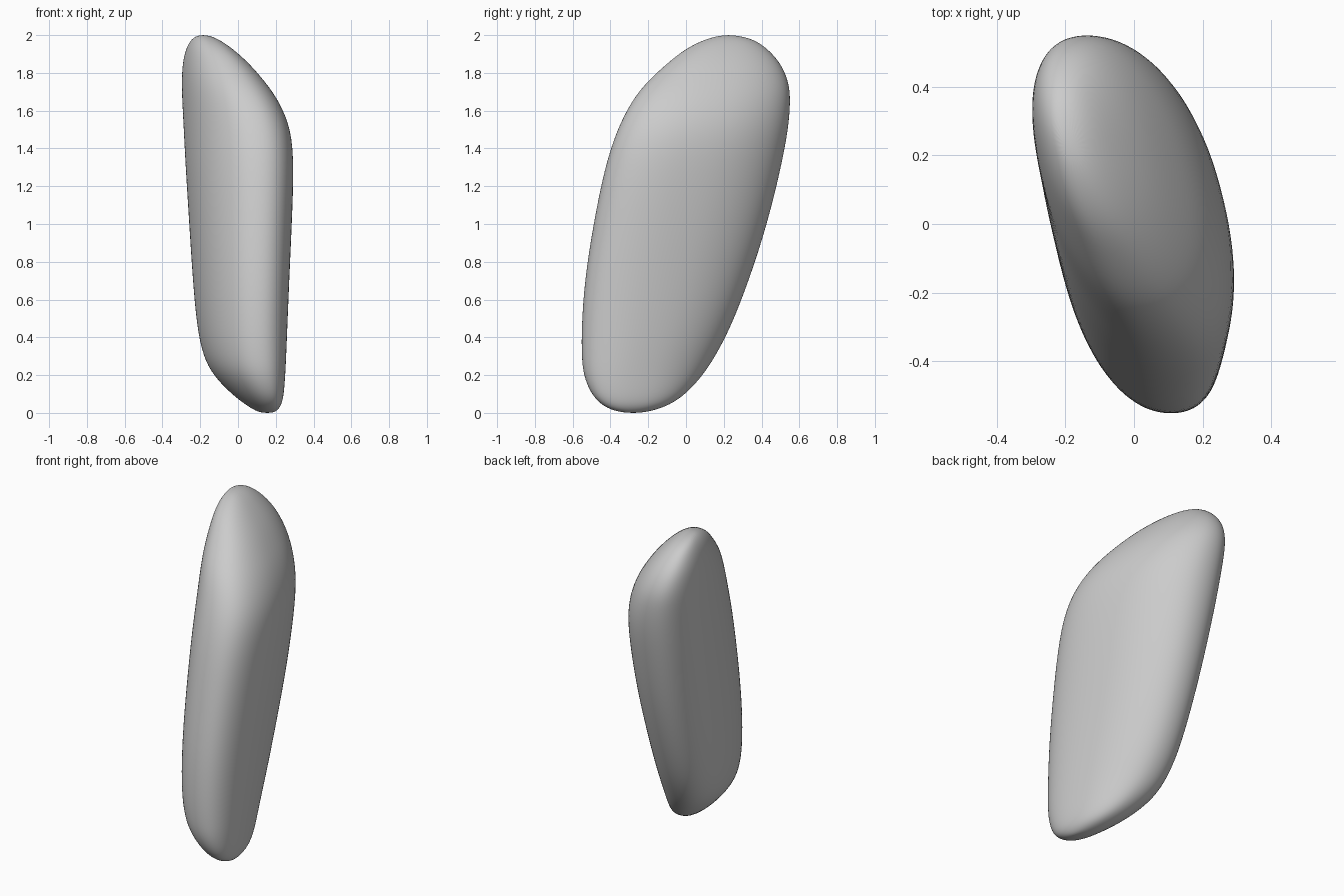
import bpy, math

if "Cube" in bpy.data.objects:
    bpy.data.objects.remove(bpy.data.objects["Cube"])

# Horizontal slices of the leaning stone: z, x min, x max, y min, y max
SLICES = [
    (0.00, .13, .18, -.31, -.25),
    (0.01, .095, .205, -.38, -.18),
    (0.04, .045, .23, -.445, -.09),
    (0.10, -.035, .243, -.503, .00),
    (0.20, -.133, .25, -.543, .09),
    (0.30, -.184, .255, -.552, .155),
    (0.45, -.217, .261, -.553, .235),
    (0.70, -.239, .271, -.537, .333),
    (1.00, -.258, .285, -.49, .43),
    (1.30, -.277, .296, -.43, .503),
    (1.50, -.287, .283, -.365, .541),
    (1.65, -.295, .218, -.288, .553),
    (1.75, -.298, .146, -.21, .545),
    (1.85, -.294, .06, -.10, .503),
    (1.93, -.275, -.03, .00, .43),
    (1.98, -.247, -.105, .105, .355),
    (2.00, -.21, -.16, .19, .26),
]
SIDES = 32
POWER = 0.91   # slightly squarer than an ellipse


def signed_power(v):
    return math.copysign(abs(v) ** POWER, v)


def unit_oval(skew):
    """Oval in a unit box; skew turns its ends front-right and back-left."""
    pts = []
    for i in range(SIDES):
        t = 2 * math.pi * i / SIDES
        c, s = signed_power(math.cos(t)), signed_power(math.sin(t))
        pts.append((c * math.sqrt(1 - skew ** 2) + skew * s, s))
    widest = max(p[0] for p in pts)
    return [(1.006 * x / widest, 1.006 * y) for x, y in pts]


# Loft the ovals from the ground to the top
verts, faces = [], []
for z, x0, x1, y0, y1 in SLICES:
    for px, py in unit_oval(-0.35 - 0.05 * max(0, z - 1)):
        verts.append(((x0 + x1) / 2 + px * (x1 - x0) / 2,
                      (y0 + y1) / 2 + py * (y1 - y0) / 2, z))
for r in range(len(SLICES) - 1):
    for i in range(SIDES):
        j = (i + 1) % SIDES
        a, b = r * SIDES, (r + 1) * SIDES
        faces.append((a + i, a + j, b + j, b + i))

# Close both ends
last = (len(SLICES) - 1) * SIDES
faces.append(tuple(reversed(range(SIDES))))
faces.append(tuple(range(last, last + SIDES)))

mesh = bpy.data.meshes.new("stone")
mesh.from_pydata(verts, [], faces)
mesh.polygons.foreach_set("use_smooth", [True] * len(mesh.polygons))
mesh.update()
stone = bpy.data.objects.new("stone", mesh)
bpy.context.collection.objects.link(stone)

# Smooth the surface between slices
sub = stone.modifiers.new("smooth", 'SUBSURF')
sub.levels = sub.render_levels = 2
